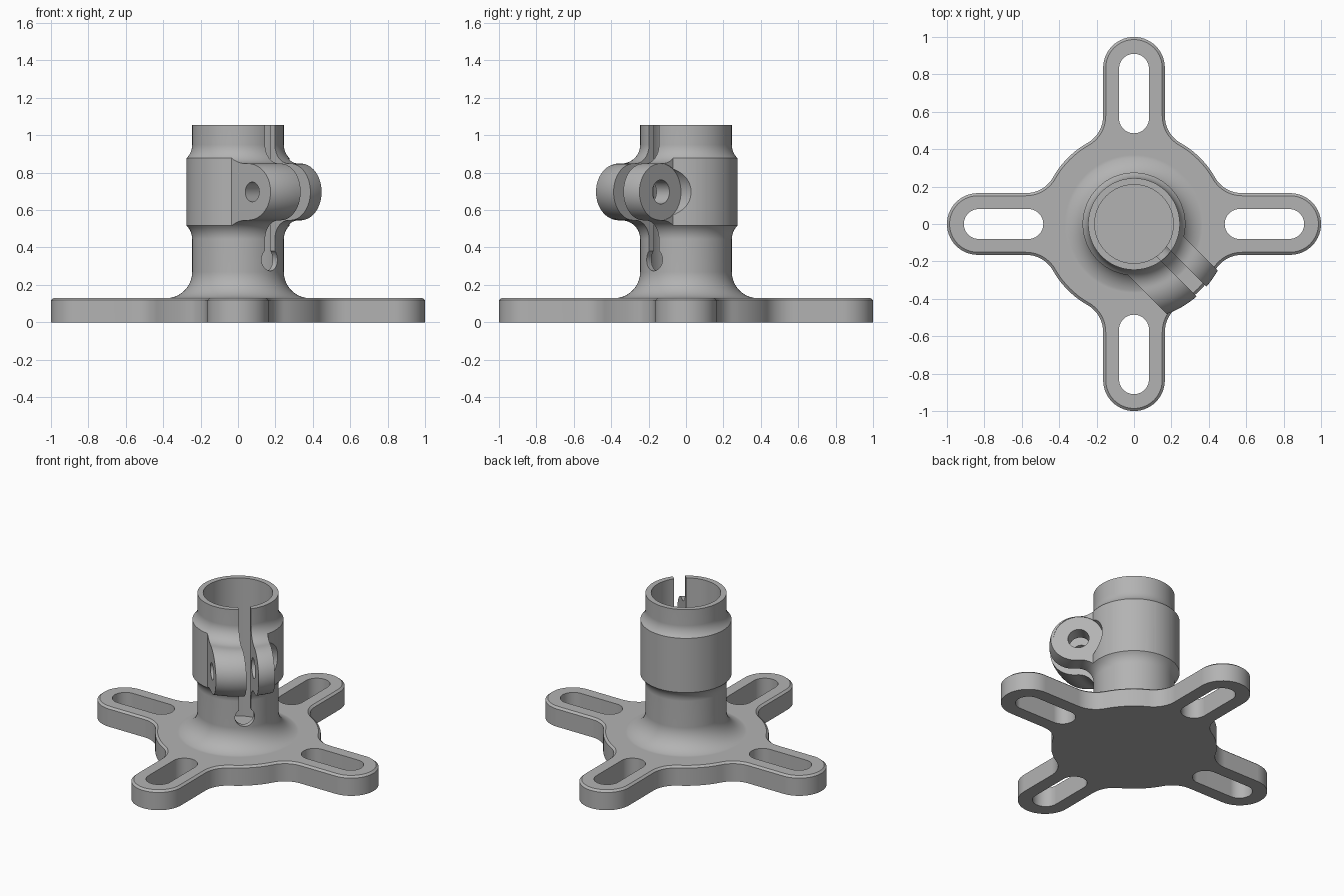
import bpy, bmesh, math
from mathutils import Matrix, Vector

if "Cube" in bpy.data.objects:
    bpy.data.objects.remove(bpy.data.objects["Cube"])

SEG = 96
TURN = Matrix.Rotation(math.radians(-45), 4, 'Z')   # clamp frame: x = outward, y = across


def arc(cx, cy, r, a0, a1, n):
    return [(cx + r * math.cos(math.radians(a0 + (a1 - a0) * i / n)),
             cy + r * math.sin(math.radians(a0 + (a1 - a0) * i / n))) for i in range(n + 1)]


def loft(name, loops, matrix=Matrix()):
    """Closed solid through equal-sized point loops."""
    bm = bmesh.new()
    rows = [[bm.verts.new(matrix @ Vector(p)) for p in loop] for loop in loops]
    n = len(rows[0])
    bm.faces.new(rows[0])
    bm.faces.new(rows[-1])
    for a, b in zip(rows, rows[1:]):
        for i in range(n):
            j = (i + 1) % n
            bm.faces.new((a[i], a[j], b[j], b[i]))
    bmesh.ops.recalc_face_normals(bm, faces=bm.faces)
    me = bpy.data.meshes.new(name)
    bm.to_mesh(me)
    bm.free()
    ob = bpy.data.objects.new(name, me)
    bpy.context.collection.objects.link(ob)
    return ob


def prism(name, pts, z0, z1, matrix=Matrix()):
    return loft(name, [[(x, y, z) for x, y in pts] for z in (z0, z1)], matrix)


def lathe(name, profile, matrix=Matrix(), seg=SEG):
    return loft(name, [[(x, y, z) for x, y in arc(0, 0, r, 0, 360, seg)[:-1]]
                       for r, z in profile], matrix)


def box(name, x0, x1, y0, y1, z0, z1):
    return prism(name, [(x0, y0), (x1, y0), (x1, y1), (x0, y1)], z0, z1, TURN)


def boolean(target, tool, op='DIFFERENCE'):
    m = target.modifiers.new("cut", 'BOOLEAN')
    m.operation, m.solver, m.object = op, 'EXACT', tool
    bpy.context.view_layer.objects.active = target
    bpy.ops.object.modifier_apply(modifier=m.name)
    bpy.data.objects.remove(tool, do_unlink=True)


# Base plate: disc with four round-ended arms, chamfered on top
def outline(d, z):
    w, f, R = 0.165 - d, 0.165 + d, 0.5 - d
    cx, cy = 0.577, 0.33
    t = math.degrees(math.atan2(cy, cx))
    arm = (arc(cx, -cy, f, 180 - t, 90, 10) + arc(0.835, 0, w, -90, 90, 28)
           + arc(cx, cy, f, -90, -180 + t, 10) + arc(0, 0, R, t, 90 - t, 10)[1:-1])
    pts = []
    for k in range(4):
        c, s = math.cos(k * math.pi / 2), math.sin(k * math.pi / 2)
        pts += [(x * c - y * s, x * s + y * c, z) for x, y in arm]
    return pts


body = loft("clamp_base", [outline(0, 0), outline(0, 0.118), outline(0.014, 0.13)])

# Column with foot fillet and the revolved clamp lobe
ZC = 0.697
profile = [(0.385, 0.06)]
profile += arc(0.385, 0.269, 0.14, -90, -180, 14)
profile += arc(0.345, ZC - 0.252, 0.1, 180, 90, 12)
profile += arc(0.36, ZC, 0.152, -90, 90, 28)
profile += arc(0.345, ZC + 0.252, 0.1, 270, 180, 12)
profile += [(0.245, 1.055)]
column = lathe("column", profile)

# Trim the lobe to a thin collar everywhere except at the clamp ears
trim = lathe("trim", [(0.7, 0.4), (0.7, 1.0)])
boolean(trim, lathe("collar", [(0.275, 0.3), (0.275, 1.1)]))
boolean(trim, box("ears", 0, 0.8, -0.217, 0.14, 0.3, 1.1))
boolean(column, trim)
boolean(body, column, 'UNION')

# Slotted holes in the arms
for k in range(4):
    pts = arc(0.83, 0, 0.08, -90, 90, 20) + arc(0.565, 0, 0.08, 90, 270, 20)
    boolean(body, prism("slot", pts, -0.1, 0.3, Matrix.Rotation(k * math.pi / 2, 4, 'Z')))

# Bore, clamping slit and its round end
boolean(body, lathe("bore", [(0.21, 0.135), (0.21, 1.3)]))
boolean(body, box("slit", 0.05, 0.8, -0.037, 0.037, 0.335, 1.3))
along = TURN @ Matrix.Translation((0, 0, 0.335)) @ Matrix.Rotation(math.pi / 2, 4, 'Y')
boolean(body, lathe("slit_end", [(0.06, 0.1), (0.06, 0.45)], along, 40))

# Bolt hole across the ears, wider on one side, with a spot face
across = TURN @ Matrix.Translation((0.325, 0, ZC)) @ Matrix.Rotation(-math.pi / 2, 4, 'X')
boolean(body, lathe("bolt_hole", [(0.053, -0.4), (0.053, 0.02)], across, 40))
boolean(body, lathe("wide_hole", [(0.064, 0.0), (0.064, 0.4)], across, 40))
boolean(body, lathe("spot_face", [(0.151, 0.136), (0.151, 0.4)], across, 64))

# Colour and shading
grey = bpy.data.materials.new("grey metal")
grey.diffuse_color = (0.45, 0.45, 0.45, 1)
grey.use_nodes = True
grey.node_tree.nodes["Principled BSDF"].inputs["Base Color"].default_value = grey.diffuse_color
body.data.materials.clear()
body.data.materials.append(grey)
for p in body.data.polygons:
    p.material_index = 0
bpy.ops.object.select_all(action='DESELECT')
body.select_set(True)
bpy.context.view_layer.objects.active = body
bpy.ops.object.shade_smooth_by_angle(angle=math.radians(28))
wn = body.modifiers.new("weighted_normals", 'WEIGHTED_NORMAL')
wn.keep_sharp = True
